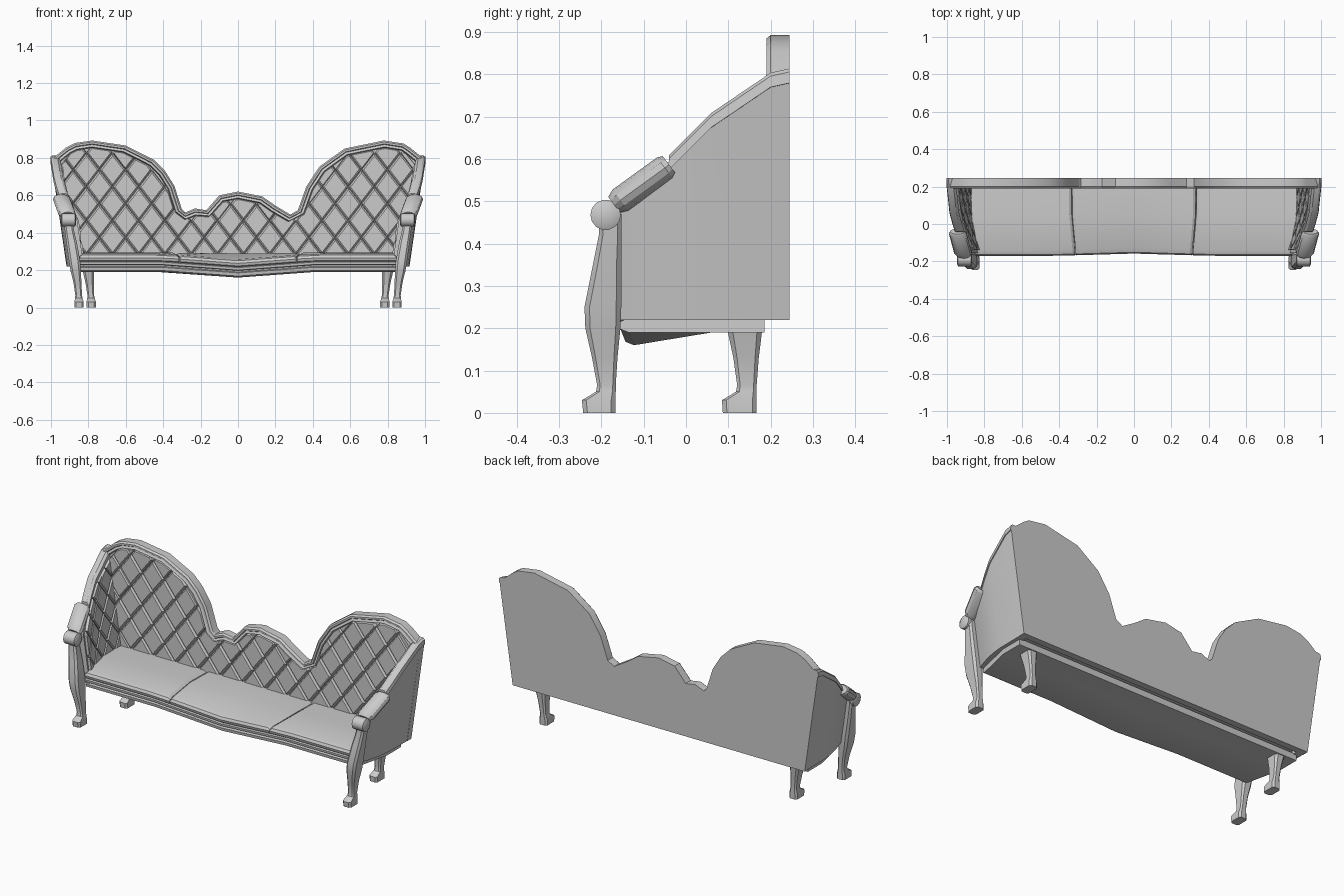
import bpy, bmesh, math
from mathutils import Vector

if "Cube" in bpy.data.objects:
    bpy.data.objects.remove(bpy.data.objects["Cube"])


def finish(name, bm, mirror=False):
    bmesh.ops.recalc_face_normals(bm, faces=bm.faces[:])
    me = bpy.data.meshes.new(name)
    bm.to_mesh(me)
    bm.free()
    ob = bpy.data.objects.new(name, me)
    bpy.context.collection.objects.link(ob)
    if mirror:
        ob.modifiers.new("Mirror", 'MIRROR')
    return ob


def add_loft(bm, rings):
    vs = [[bm.verts.new(p) for p in r] for r in rings]
    n = len(vs[0])
    for a, b in zip(vs, vs[1:]):
        for i in range(n):
            j = (i + 1) % n
            bm.faces.new((a[i], a[j], b[j], b[i]))
    bm.faces.new(vs[0][::-1])
    bm.faces.new(vs[-1])


def loft(name, rings, mirror=False):
    bm = bmesh.new()
    add_loft(bm, rings)
    return finish(name, bm, mirror)


def tufting(name, outline, to3d, step, slope, depth, mirror=False):
    """Cut a flat outline along diagonals and raise each cell as a pillow."""
    flat = bmesh.new()
    flat.faces.new([flat.verts.new((u, v, 0)) for u, v in outline])
    for sgn in (1, -1):
        for k in range(-16, 17):
            bmesh.ops.bisect_plane(
                flat, geom=flat.verts[:] + flat.edges[:] + flat.faces[:], dist=1e-5,
                plane_co=(k * step + 0.03, 0.28, 0), plane_no=(slope, -sgn, 0))
    bm = bmesh.new()
    for f in flat.faces:
        if f.calc_area() < 0.0003:
            continue
        c = f.calc_center_median()
        rings = []
        for t, d in ((0.02, 0), (0.06, 0.65), (0.17, 1)):
            pts = [v.co.lerp(c, t) for v in f.verts]
            rings.append([to3d(p.x, p.y, d * depth) for p in pts])
        add_loft(bm, rings)
    flat.free()
    return finish(name, bm, mirror)


# Back outline, left to right (x, z)
top = [(-1, .79), (-.92, .855), (-.87, .88), (-.78, .893), (-.6, .866), (-.45, .79),
       (-.39, .73), (-.34, .65), (-.30, .525), (-.283, .508), (-.23, .53), (-.17, .52),
       (-.1, .6), (0, .62), (.13, .594), (.2, .545), (.28, .497), (.32, .52),
       (.365, .647), (.436, .754), (.57, .85), (.78, .893), (.885, .877), (.92, .855),
       (1, .79)]


def inset(d):
    out = []
    for i, p in enumerate(top):
        a = Vector(top[max(i - 1, 0)])
        b = Vector(top[min(i + 1, len(top) - 1)])
        t = (b - a).normalized()
        out.append((p[0] + t.y * d, p[1] - t.x * d))
    return out


# Back panel
plate = top + [(.917, .22), (-.917, .22)]
loft("back_panel", [[(x, y, z) for x, z in plate] for y in (.208, .245)])

# Carved rim along the top of the back
section = [(0, .245), (0, .2), (.008, .19), (.018, .19), (.022, .196),
           (.034, .19), (.04, .21), (.04, .245)]
lines = [[(x, y, z) for x, z in inset(d)] for d, y in section]
loft("back_rim", list(zip(*lines)))

# Tufted back
pad = [(max(-.95, min(.95, x)), z) for x, z in inset(.038)] + [(.88, .27), (-.88, .27)]
tufting("back_tufting", pad, lambda u, v, d: (u, .208 - d, v), .14, 1.3, .017)


# Side panels: lean outward, bend in at the front
def side_x(y, z):
    return .917 + .148 * (z - .23) - .05 * (max(0, .1 - y) / .255) ** 2


arm_top = [(.245, .80), (.2, .79), (.06, .695), (0, .635), (-.04, .595), (-.1, .545), (-.155, .49)]
rings = []
for y, zt in arm_top:
    zm = (zt + .22) / 2
    rings.append([(side_x(y, z) - o, y, z) for z, o in
                  ((.22, 0), (zm, 0), (zt, 0), (zt, .042), (zm, .042), (.22, .042))])
loft("side_panel", rings, True)

rings = []
for y, zt in arm_top[:5]:
    x = side_x(y, zt)
    rings.append([(x + dx, y, zt + dz) for dx, dz in
                  ((.002, -.02), (0, .006), (-.01, .014), (-.035, .014), (-.05, .002), (-.05, -.025))])
loft("side_rim", rings, True)

arm_pad = [(.205, .28), (.205, .77), (.06, .67), (-.04, .57), (-.14, .475), (-.14, .28)]
tufting("side_tufting", arm_pad, lambda u, v, d: (side_x(u, v) - .04 - d, u, v), .11, 1.4, .017, True)

# Arm rest pad, a rounded block sloping forward
rings = []
for x, y, z, s in ((.945, -.04, .587, .8), (.943, -.05, .579, 1), (.915, -.155, .503, 1),
                   (.91, -.17, .492, .75)):
    r = []
    for k in range(12):
        a = math.tau * k / 12
        w, h = .047 * s * math.cos(a), .031 * s * math.sin(a)
        r.append((x + w, y - .6 * h, z + .8 * h))
    rings.append(r)
loft("arm_pad", rings, True)

# Scroll at the head of the front leg
rings = []
for x, r in ((.865, .022), (.872, .036), (.94, .036), (.947, .022)):
    rings.append([(x, -.19 + r * math.cos(math.tau * k / 14), .468 + r * math.sin(math.tau * k / 14))
                  for k in range(14)])
loft("arm_scroll", rings, True)


# Legs: chamfered sections (z, centre x, half width, front y, back y)
def leg(name, rows):
    rings = []
    for z, x, w, f, b in rows:
        c = min(w, (b - f) / 2) * .4
        rings.append([(x - w, f + c, z), (x - w + c, f, z), (x + w - c, f, z), (x + w, f + c, z),
                      (x + w, b - c, z), (x + w - c, b, z), (x - w + c, b, z), (x - w, b - c, z)])
    loft(name, rings, True)


leg("front_leg", [(0, .85, .025, -.243, -.167), (.03, .85, .025, -.246, -.167),
                  (.05, .851, .02, -.213, -.166), (.065, .852, .018, -.21, -.166),
                  (.13, .858, .021, -.222, -.162), (.2, .868, .028, -.238, -.155),
                  (.25, .874, .03, -.24, -.153), (.35, .89, .028, -.22, -.153),
                  (.42, .903, .024, -.206, -.152), (.47, .906, .026, -.206, -.152)])
leg("back_leg", [(0, .785, .025, .087, .167), (.03, .785, .025, .085, .167),
                 (.05, .786, .02, .118, .167), (.065, .787, .018, .121, .167),
                 (.13, .793, .022, .112, .172), (.195, .8, .03, .098, .18)])


# Seat parts: a y-z profile carried across x with a dip in the middle front
def across(name, stations, profile):
    rings = []
    for s, puff in stations:
        dip = max(0, 1 - abs(s) / .48)
        rings.append([(s * (.845 + .05 * min(1, max(0, (y + .16) / .2))),
                       y + (.012 * dip if y < -.1 else 0),
                       z - .03 * dip * wt - (puff if z > .27 else 0)) for y, z, wt in profile])
    loft(name, rings)


rail = [(.185, .225, 0), (.185, .19, 0), (.06, .19, 0), (-.135, .19, 1), (-.155, .198, 1),
        (-.158, .215, 1), (-.145, .22, 1), (-.145, .227, 1), (-.166, .23, 1),
        (-.168, .243, 1), (-.15, .25, 1), (.06, .25, 0)]
across("seat_rail", [(s, 0) for s in (-1, -.48, 0, .48, 1)], rail)

cushion = [(.21, .24, 0), (-.15, .24, 1), (-.166, .252, 1), (-.17, .266, 1), (-.163, .28, 1),
           (-.14, .288, 1), (.05, .294, .2), (.21, .29, 0)]
for name, a, b in (("left_cushion", -1, -.372), ("middle_cushion", -.368, .368),
                   ("right_cushion", .372, 1)):
    m = (a + b) / 2
    across(name, [(a, .008), (a + .015, 0), ((a + m) / 2, 0), (m, 0), ((b + m) / 2, 0),
                  (b - .015, 0), (b, .008)], cushion)

# Smooth shading with crisp edges
for ob in bpy.context.collection.objects:
    ob.select_set(True)
    bpy.context.view_layer.objects.active = ob
bpy.ops.object.shade_smooth_by_angle(angle=math.radians(28))
